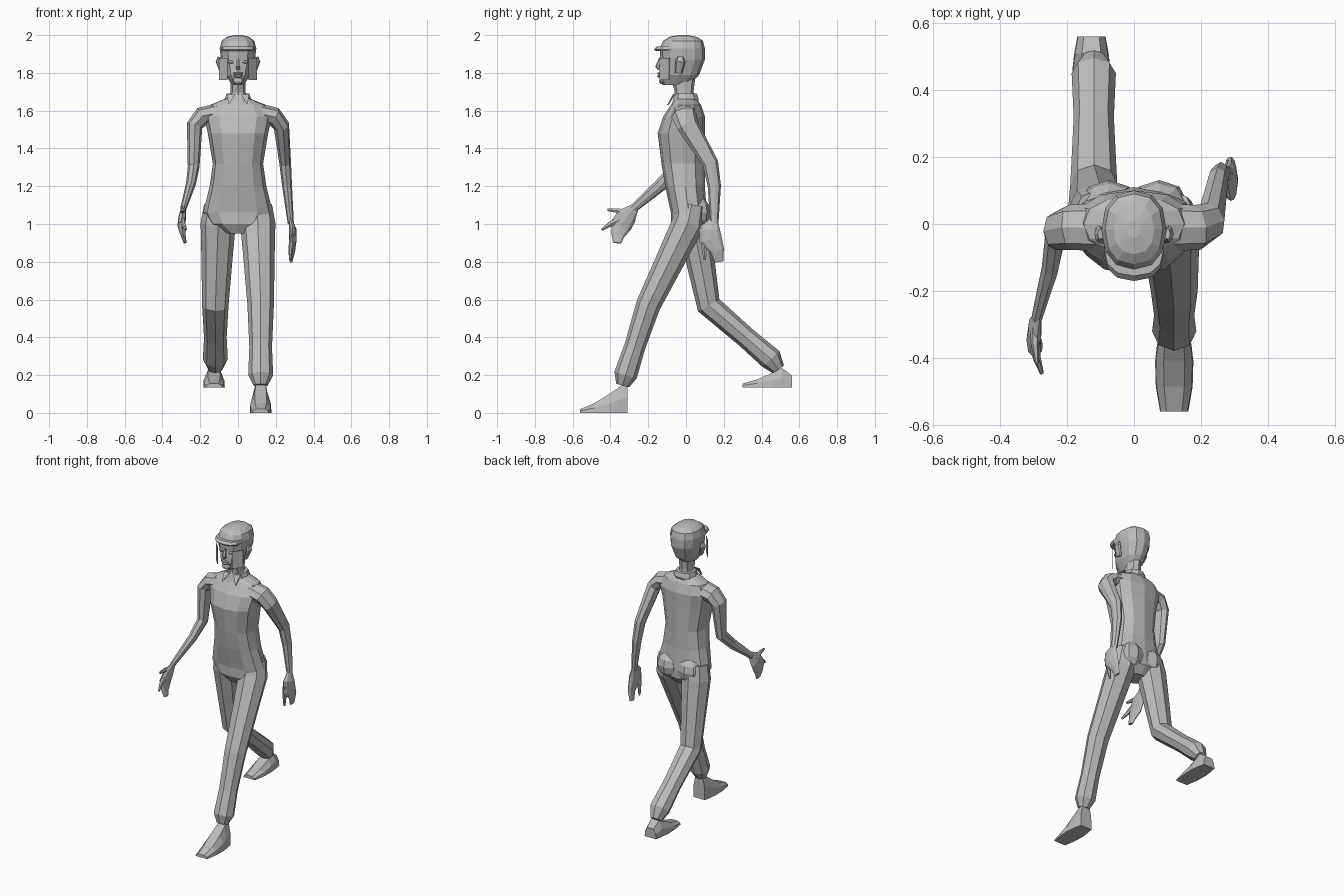
import bpy, bmesh, math
from mathutils import Vector, Matrix

cube = bpy.data.objects.get("Cube")
if cube:
    bpy.data.objects.remove(cube, do_unlink=True)

grey = bpy.data.materials.new("plain_grey")
grey.use_nodes = True
grey.diffuse_color = (.5, .5, .5, 1)
grey.node_tree.nodes["Principled BSDF"].inputs["Base Color"].default_value = grey.diffuse_color

ACROSS, DEPTH, UP = Matrix.Identity(3)


def finish(name, bm):
    bmesh.ops.recalc_face_normals(bm, faces=bm.faces)
    mesh = bpy.data.meshes.new(name)
    bm.to_mesh(mesh)
    bm.free()
    mesh.materials.append(grey)
    bpy.context.collection.objects.link(bpy.data.objects.new(name, mesh))


def skin(name, rings):
    """Join closed rings of points into a capped tube."""
    bm = bmesh.new()
    loops = [[bm.verts.new(point) for point in ring] for ring in rings]
    for lower, upper in zip(loops, loops[1:]):
        for i in range(len(lower)):
            bm.faces.new((lower[i - 1], lower[i], upper[i], upper[i - 1]))
    bm.faces.new(loops[0])
    bm.faces.new(loops[-1])
    finish(name, bm)


def oval(centre, side, forward, sides, square=1):
    """Ring of points around a centre; a low square value fills out its corners."""
    ring = []
    for i in range(sides):
        angle = math.tau * i / sides
        c, s = math.cos(angle), math.sin(angle)
        c = math.copysign(abs(c) ** square, c)
        s = math.copysign(abs(s) ** square, s)
        ring.append(centre + side * c + forward * s)
    return ring


def stack(name, levels, sides=12):
    """Level rings, each given as height, front, back and half width."""
    rings = []
    for height, front, back, width in levels:
        centre = Vector((0, (front + back) / 2, height))
        rings.append(oval(centre, ACROSS * width, DEPTH * (back - front) / 2, sides, .85))
    skin(name, rings)


def limb(name, joints, radii, stretch=1, ref=DEPTH, sides=8):
    """Tube through joints; stretch widens each ring along the ref axis."""
    joints = [Vector(joint) for joint in joints]
    rings = []
    for i, (joint, radius) in enumerate(zip(joints, radii)):
        before, after = joints[max(i - 1, 0)], joints[min(i + 1, len(joints) - 1)]
        tangent = (joint - before).normalized() + (after - joint).normalized()
        tangent.normalize()
        forward = (ref - tangent * ref.dot(tangent)).normalized()
        side = tangent.cross(forward)
        rings.append(oval(joint, side * radius, forward * radius * stretch, sides))
    skin(name, rings)


def blob(name, centre, size):
    bm = bmesh.new()
    bmesh.ops.create_uvsphere(bm, u_segments=8, v_segments=6, radius=1)
    bm.transform(Matrix.Translation(centre) @ Matrix.Diagonal((*size, 1)))
    finish(name, bm)


def arm(name, s, joints):
    """Shared shoulder, then bend, elbow, forearm and wrist."""
    shoulder = [(s * .09, -.01, 1.59), (s * .19, -.01, 1.57)]
    limb(name, shoulder + joints, (.053, .05, .043, .031, .026, .016), 1.35)


def leg(name, s, seat, knee, cuff, ankle):
    """Shared hip, then joints given as depth and height."""
    hip = Vector((s * .1, .03, 1.1))
    seat = Vector((s * .105, *seat))
    knee, cuff, ankle = (Vector((s * .12, *joint)) for joint in (knee, cuff, ankle))
    thigh, calf = seat.lerp(knee, .4), knee.lerp(cuff, .6)
    limb(name, [hip, seat, thigh, knee, calf, cuff, ankle],
         (.08, .093, .083, .07, .06, .066, .038), .93, DEPTH)


def shoe(name, x, heel, toe, sole, height, heel_share):
    """Flat sole with an instep that falls away from heel to toe."""
    rings = []
    for t in (0, .2, .4, .7, 1):
        y = heel + (toe - heel) * t
        rise = .02 + height * (1 - t) ** 1.3 * (1 if t else heel_share)
        width = .042 + .016 * math.sin(math.pi * t)
        half = [(width, 0), (width * .95, rise / 2), (width * .55, rise)]
        outline = half + [(-w, z) for w, z in reversed(half)]
        rings.append([(x + w, y, sole + z) for w, z in outline])
    skin(name, rings)


# Torso, neck and collar
stack("torso", [(.95, -.05, .07, .06), (1, -.08, .11, .15), (1.06, -.08, .11, .185),
                (1.2, -.11, .1, .15), (1.32, -.13, .1, .133), (1.48, -.15, .1, .16),
                (1.57, -.12, .1, .18), (1.63, -.08, .08, .15), (1.67, -.06, .05, .05)])
stack("neck", [(1.63, -.06, .05, .05), (1.7, -.06, .04, .04), (1.78, -.08, .05, .04)], 8)
stack("collar", [(1.63, -.08, .06, .08), (1.66, -.07, .07, .07), (1.69, -.06, .06, .06)], 10)

# Head and brim
stack("head", [(1.735, -.12, .02, .03), (1.79, -.14, .07, .067), (1.87, -.135, .1, .09),
               (1.93, -.14, .1, .097), (1.97, -.12, .09, .086), (1.99, -.09, .06, .06),
               (2, -.04, .01, .02)])
stack("brim", [(1.915, -.16, 0, .085), (1.925, -.17, 0, .09), (1.94, -.155, 0, .088)])

# Nose, mouth and chin
limb("nose", [(0, -.135, 1.88), (0, -.15, 1.835), (0, -.14, 1.82)],
     (.007, .013, .01), ref=ACROSS, sides=6)
blob("upper_lip", (0, -.14, 1.797), (.028, .012, .007))
blob("lower_lip", (0, -.14, 1.783), (.024, .012, .008))
blob("chin", (0, -.125, 1.757), (.03, .017, .018))

for side, s in (("left", 1), ("right", -1)):
    # Eyes and ears
    blob(side + "_eye", (s * .037, -.122, 1.858), (.02, .012, .009))
    limb(side + "_ear", [(s * .085, -.04, 1.8), (s * .105, -.03, 1.86), (s * .1, -.03, 1.885)],
         (.01, .013, .008), 2)
    # Upright plate beside each cheek
    plate = [Vector((s * .1, -.09, 1.82)), Vector((s * .055, -.14, 1.82))]
    outline = [end + UP * lift for lift, ends in ((-.058, plate), (.058, plate[::-1]))
               for end in ends]
    skin(side + "_cheek_plate", [outline, [point + DEPTH * .004 for point in outline]])
    # Collar points
    flap = [Vector(p) for p in ((s * .015, -.07, 1.685), (s * .06, -.06, 1.69), (s * .05, -.1, 1.63))]
    skin(side + "_collar_point", [flap, [point + DEPTH * .008 for point in flap]])
    # Seat
    blob(side + "_buttock", (s * .075, .065, 1.06), (.085, .066, .085))

# Arms: left swings back, right swings forward
arm("left_arm", 1, [(.23, .01, 1.52), (.25, .13, 1.32), (.26, .15, 1.2), (.28, .15, 1)])
arm("right_arm", -1, [(-.23, -.02, 1.52), (-.235, -.04, 1.3), (-.25, -.13, 1.21), (-.29, -.28, 1.08)])

# Hands
palm, finger = (.008, .02, .021, .013, .008), (.016, .012, .006)
limb("left_palm", [(.28, .15, 1.02), (.29, .125, .97), (.29, .13, .92), (.29, .165, .86),
                   (.28, .175, .8)], palm, 2.9)
limb("left_thumb", [(.29, .09, .95), (.28, .095, .88), (.275, .1, .81)], finger, 1.3, sides=6)
limb("right_palm", [(-.285, -.27, 1.09), (-.295, -.315, 1.04), (-.3, -.345, .99),
                    (-.29, -.36, .94), (-.28, -.365, .9)], palm, 2.7)
limb("right_thumb", [(-.295, -.31, 1.055), (-.295, -.36, 1.07), (-.29, -.415, 1.075)],
     finger, 1.2, UP, 6)
limb("right_finger", [(-.295, -.34, 1.03), (-.29, -.4, 1), (-.275, -.445, .97)],
     finger, 1.2, UP, 6)

# Legs: left strides forward, right trails behind
leg("left_leg", 1, (.01, 1), (-.2, .57), (-.32, .2), (-.335, .145))
leg("right_leg", -1, (.04, 1), (.12, .57), (.45, .285), (.49, .23))

# Shoes
shoe("left_shoe", .12, -.31, -.56, 0, .15, 1)
shoe("right_shoe", -.127, .56, .3, .135, .11, .4)
